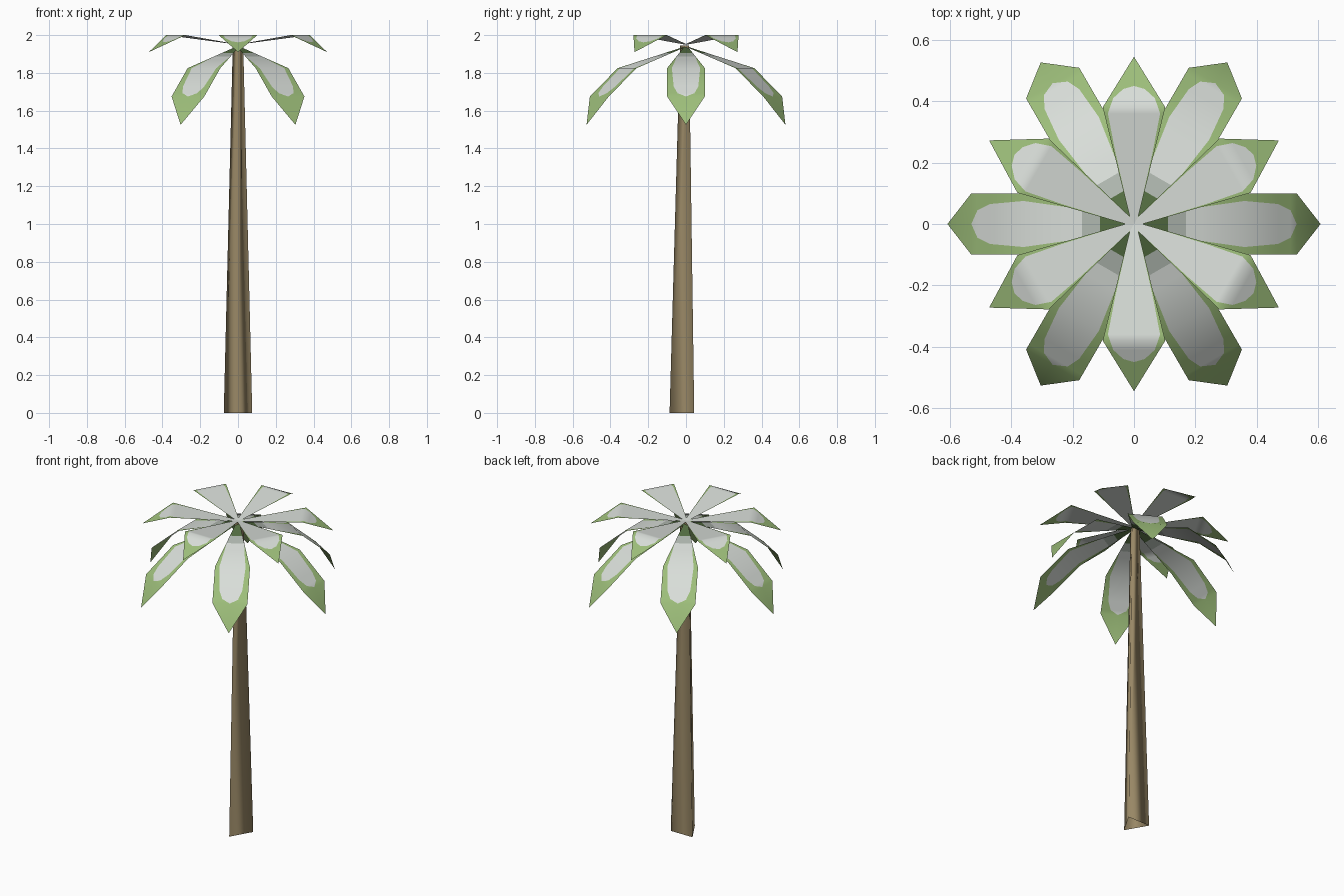
import bpy, bmesh, math
from mathutils import Matrix

if "Cube" in bpy.data.objects:
    bpy.data.objects.remove(bpy.data.objects["Cube"])


def material(name, rgb):
    m = bpy.data.materials.new(name)
    lin = [(c / 255 / 12.92) if c < 11 else ((c / 255 + 0.055) / 1.055) ** 2.4 for c in rgb]
    m.diffuse_color = (*lin, 1)
    m.use_nodes = True
    m.node_tree.nodes["Principled BSDF"].inputs["Base Color"].default_value = m.diffuse_color
    return m


BARK = material("bark brown", (152, 135, 101))
GREEN = material("leaf green", (157, 190, 122))
SNOW = material("snow white", (217, 222, 217))
GREY = material("snow grey", (176, 184, 176))
DARK = material("dark leaf green", (84, 110, 66))


def finish(bm, name, mats):
    bmesh.ops.remove_doubles(bm, verts=bm.verts, dist=0.0005)
    for f in bm.faces:
        f.smooth = True
    me = bpy.data.meshes.new(name)
    bm.to_mesh(me)
    bm.free()
    for m in mats:
        me.materials.append(m)
    ob = bpy.data.objects.new(name, me)
    bpy.context.collection.objects.link(ob)
    return ob


def lerp(profile, r, k):
    for a, b in zip(profile, profile[1:]):
        if r <= b[0] + 1e-6:
            t = (r - a[0]) / (b[0] - a[0])
            return a[k] + (b[k] - a[k]) * t
    return profile[-1][k]


def frond(name, angle, profile, patch, base):
    """Flat-section leaf: profile (r, z, half width), snow patch (r, half width).
    base: dark root colours as (max r, material index)."""
    bm = bmesh.new()
    radii = sorted({p[0] for p in profile} | {p[0] for p in patch} | {b[0] for b in base})
    rows = []
    for r in radii:
        z, w = lerp(profile, r, 1), lerp(profile, r, 2)
        s = min(w, lerp(patch, r, 1))
        rows.append([bm.verts.new((r, y, z)) for y in (-w, -s, s, w)])
    for r, a, b in zip(radii, rows, rows[1:]):
        for i in range(3):
            f = bm.faces.new((a[i], b[i], b[i + 1], a[i + 1]))
            if i == 1:
                f.material_index = next((m for lim, m in base if r < lim - 1e-6), 1)
    bmesh.ops.dissolve_degenerate(bm, dist=0.0005, edges=bm.edges)
    bm.transform(Matrix.Rotation(angle, 4, 'Z'))
    return finish(bm, name, [GREEN, SNOW, GREY, DARK])


# Three-sided tapered trunk
bm = bmesh.new()
rings = [[bm.verts.new((rad * math.cos(math.radians(a)), rad * math.sin(math.radians(a)), z))
          for a in (-90, 30, 150)] for rad, z in ((0.087, 0), (0.032, 1.945))]
for i in range(3):
    j = (i + 1) % 3
    bm.faces.new((rings[0][i], rings[0][j], rings[1][j], rings[1][i]))
finish(bm, "trunk", [BARK])

# Upper fronds rise then bend; lower fronds droop
upper = [(0, 1.95, 0.008), (0.38, 2.0, 0.102), (0.545, 1.91, 0)]
upper_patch = [(0, 0.1), (0.24, 0.062), (0.36, 0.085), (0.41, 0.068), (0.44, 0.035), (0.45, 0), (0.545, 0)]
lower = [(0, 1.94, 0.008), (0.36, 1.825, 0.1), (0.53, 1.675, 0.1), (0.608, 1.525, 0)]
lower_patch = [(0, 0.1), (0.22, 0.055), (0.36, 0.075), (0.47, 0.065), (0.51, 0.045), (0.53, 0), (0.608, 0)]
for i in range(6):
    frond(f"upper_frond_{i + 1}", math.radians(30 + 60 * i), upper, upper_patch, [])
    frond(f"lower_frond_{i + 1}", math.radians(60 * i), lower, lower_patch, [(0.11, 3), (0.17, 2)])
